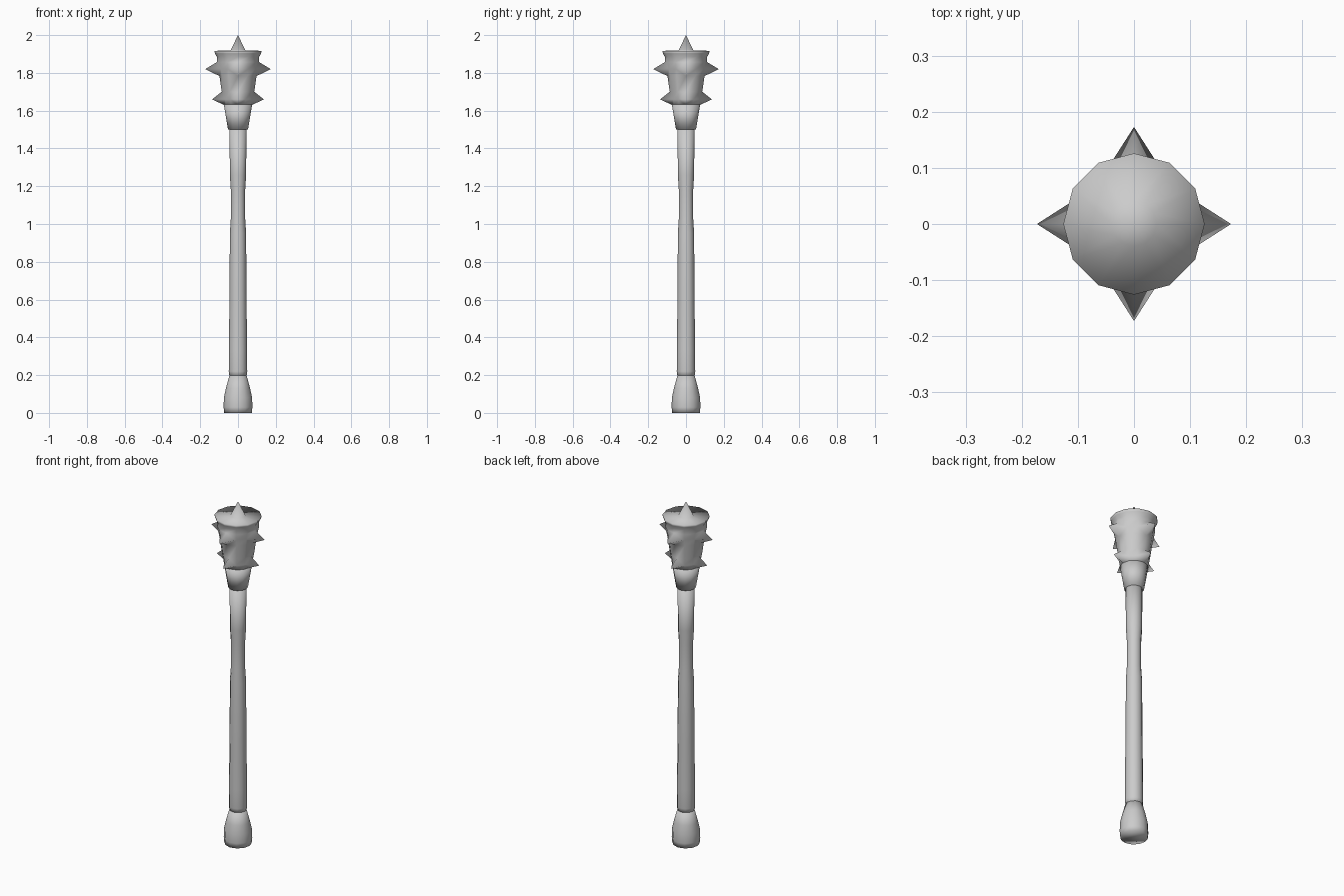
import bpy
import bmesh
from math import cos, sin, pi

SIDES = 12

old = bpy.data.objects.get("Cube")
if old:
    bpy.data.objects.remove(old, do_unlink=True)

# Single plain grey finish
grey = bpy.data.materials.new("plain_grey")
grey.use_nodes = True
colour = (0.6, 0.6, 0.6, 1)
grey.diffuse_color = colour
grey.node_tree.nodes["Principled BSDF"].inputs["Base Color"].default_value = colour


def lathe(name, profile, spikes=None):
    """Turn (radius, height) points about z; spikes maps a ring index to tip radius."""
    bm = bmesh.new()
    rings = []
    for r, z in profile:
        if r == 0:
            rings.append([bm.verts.new((0, 0, z))] * SIDES)
        else:
            rings.append([bm.verts.new((r * cos(2 * pi * i / SIDES),
                                        r * sin(2 * pi * i / SIDES), z))
                          for i in range(SIDES)])
    for low, high in zip(rings, rings[1:]):
        for i in range(SIDES):
            j = (i + 1) % SIDES
            corners = [low[i], low[j], high[j], high[i]]
            bm.faces.new(list(dict.fromkeys(corners)))
    # Close open ends
    if profile[0][0] > 0:
        bm.faces.new(rings[0][::-1])
    if profile[-1][0] > 0:
        bm.faces.new(rings[-1])
    # Pull one point per quarter outwards into a four-sided spike
    for ring, reach in (spikes or {}).items():
        for i in range(0, SIDES, SIDES // 4):
            v = rings[ring][i]
            for face in list(v.link_faces):
                near = [e.other_vert(v) for e in v.link_edges if e in face.edges]
                bmesh.utils.face_split(face, near[0], near[1])
            scale = reach / profile[ring][0]
            v.co.x *= scale
            v.co.y *= scale
    bmesh.ops.recalc_face_normals(bm, faces=bm.faces)
    for face in bm.faces:
        face.smooth = True
    mesh = bpy.data.meshes.new(name)
    bm.to_mesh(mesh)
    bm.free()
    mesh.materials.append(grey)
    obj = bpy.data.objects.new(name, mesh)
    bpy.context.collection.objects.link(obj)
    return obj


# Flared grip end
lathe("pommel", [(0.073, 0), (0.076, 0.03), (0.075, 0.08), (0.064, 0.13),
                 (0.045, 0.2)])

# Long shaft with a slightly narrowed waist
lathe("shaft", [(0.045, 0.19), (0.049, 0.22), (0.048, 0.33), (0.045, 0.63),
                (0.043, 0.95), (0.038, 1.03), (0.038, 1.18), (0.043, 1.26),
                (0.045, 1.52)])

# Tapered collar under the head
lathe("collar", [(0.053, 1.5), (0.075, 1.632)])

# Spiked head with a flared rim and a central top point
lathe("spiked_head", [(0.074, 1.63), (0.079, 1.66), (0.086, 1.70),
                      (0.098, 1.783), (0.105, 1.82), (0.112, 1.857),
                      (0.112, 1.885), (0.122, 1.903), (0.126, 1.917),
                      (0.04, 1.918), (0, 2.0)],
      spikes={1: 0.137, 4: 0.173})
